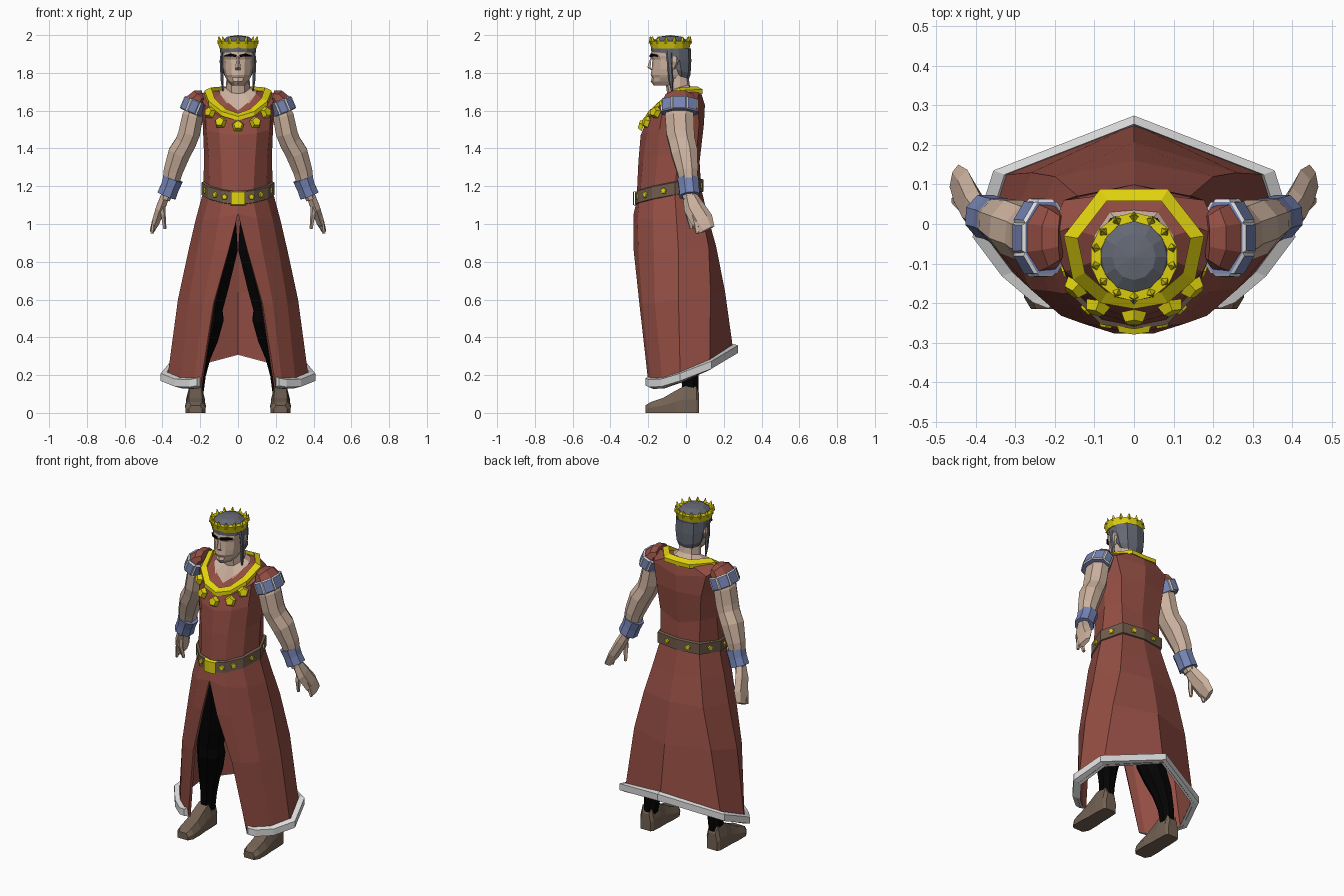
import bpy, bmesh, math
from mathutils import Vector, Matrix


def mat(name, r, g, b):
    m = bpy.data.materials.new(name)
    m.diffuse_color = (r, g, b, 1)
    return m


RED = mat("robe red", 0.29, 0.075, 0.056)
SKIN = mat("skin", 0.60, 0.44, 0.34)
HAIR = mat("hair grey", 0.13, 0.14, 0.175)
GOLD = mat("gold", 0.74, 0.64, 0.004)
WHITE = mat("trim white", 0.72, 0.72, 0.72)
BLUE = mat("cuff blue", 0.18, 0.23, 0.46)
BOOT = mat("boot brown", 0.17, 0.12, 0.085)
BELT = mat("belt brown", 0.16, 0.105, 0.07)
BLACK = mat("black", 0.001, 0.001, 0.001)


def finish(bm, name, material, mirror):
    bmesh.ops.remove_doubles(bm, verts=bm.verts, dist=1e-5)
    bmesh.ops.recalc_face_normals(bm, faces=bm.faces)
    me = bpy.data.meshes.new(name)
    bm.to_mesh(me)
    bm.free()
    me.materials.append(material)
    ob = bpy.data.objects.new(name, me)
    bpy.context.collection.objects.link(ob)
    if mirror:
        mod = ob.modifiers.new("mirror", 'MIRROR')
        mod.merge_threshold = 0.0005
    return ob


def loft(name, rows, material, closed=False, caps=False, mirror=True):
    """Skin a list of point rows with quads; ends on the centre line stay open."""
    bm = bmesh.new()
    vs = [[bm.verts.new(p) for p in r] for r in rows]
    n = len(rows[0])
    for a, b in zip(vs, vs[1:]):
        for i in range(n if closed else n - 1):
            j = (i + 1) % n
            bm.faces.new((a[i], a[j], b[j], b[i]))
    for r in (0, -1):
        if caps and abs(rows[r][0][0]) > .001:
            bm.faces.new(vs[r])
    return finish(bm, name, material, mirror)


def tube(name, path, material, sides=8):
    """Mirrored tube; path entries are x, y, z, side radius, front radius."""
    pts = [Vector(p[:3]) for p in path]
    rows = []
    for i, p in enumerate(pts):
        t = (pts[min(i + 1, len(pts) - 1)] - pts[max(i - 1, 0)]).normalized()
        u = Vector((0, 1, 0))
        u = (u - t * u.dot(t)).normalized()
        v = t.cross(u)
        ring = []
        for k in range(sides):
            a = 2 * math.pi * (k + 0.5) / sides
            ring.append(p + v * path[i][3] * math.cos(a) + u * path[i][4] * math.sin(a))
        rows.append(ring)
    return loft(name, rows, material, closed=True, caps=True)


def band(name, path, profile, material, cy):
    """Sweep a (scale, z offset) profile along a half outline, scaled about y = cy."""
    rows = [[(x * s, cy + (y - cy) * s, z + dz) for s, dz in profile] for x, y, z in path]
    return loft(name, rows, material, closed=True, caps=True)


def stud(name, loc, normal, r, depth, n, r2=None, mirror=True):
    bm = bmesh.new()
    q = Vector(normal).to_track_quat('Z', 'Y').to_matrix().to_4x4()
    bmesh.ops.create_cone(bm, cap_ends=True, segments=n, radius1=r, radius2=r * 0.7 if r2 is None else r2,
                          depth=depth, matrix=Matrix.Translation(loc) @ q)
    return finish(bm, name, GOLD, mirror and abs(loc[0]) > 0.001)


# Robe body, half outline from front centre to back centre
waist = [(0, -.262, 1.12), (.08, -.246, 1.13), (.15, -.172, 1.15), (.183, -.06, 1.175), (.13, .06, 1.19), (0, .08, 1.19)]
loft("robe_body", [
    waist,
    [(0, -.252, 1.33), (.09, -.227, 1.34), (.155, -.15, 1.36), (.18, -.04, 1.37), (.135, .055, 1.37), (0, .072, 1.33)],
    [(0, -.24, 1.47), (.1, -.207, 1.48), (.168, -.14, 1.5), (.186, -.03, 1.52), (.15, .07, 1.53), (0, .095, 1.53)],
    [(0, -.21, 1.545), (.095, -.187, 1.57), (.175, -.12, 1.63), (.215, -.03, 1.685), (.178, .06, 1.655), (0, .1, 1.63)],
    [(0, -.19, 1.565), (.085, -.17, 1.595), (.14, -.11, 1.655), (.165, -.01, 1.7), (.085, .072, 1.703), (0, .078, 1.7)],
    [(0, -.145, 1.6), (.055, -.13, 1.645), (.092, -.09, 1.69), (.1, -.03, 1.705), (.06, .03, 1.71), (0, .035, 1.71)],
], RED)

# Skirt with lining, open at the front below the belt
hem = [(.2, -.197, .172), (.236, -.183, .165), (.308, -.122, .167), (.377, -.03, .197), (.328, .125, .262), (0, .253, .345)]
skirt = [
    waist,
    [(0, -.277, 1.055), (.1, -.257, 1.03), (.185, -.175, 1.02), (.225, -.05, 1.02), (.165, .09, 1.03), (0, .118, 1.03)],
    [(.05, -.277, .86), (.13, -.252, .86), (.215, -.17, .86), (.262, -.04, .86), (.2, .12, .88), (0, .16, .88)],
    [(.13, -.247, .58), (.185, -.232, .58), (.262, -.165, .58), (.318, -.04, .6), (.26, .13, .64), (0, .207, .64)],
    [(x, y, z - .035) for x, y, z in hem],
]
loft("robe_skirt", [[(x * .95, y * .95, z) for x, y, z in r[::-1]] + r for r in skirt], RED)
band("skirt_hem", hem, [(1.0, .02), (1.085, .012), (1.085, -.028), (.95, -.038), (.955, -.034)], WHITE, 0)

# Collar and hanging medallions
collar = [(0, -.215, 1.56), (.085, -.2, 1.585), (.155, -.14, 1.64), (.178, -.03, 1.697), (.086, .088, 1.703), (0, .088, 1.7)]
band("collar", collar, [(1, -.014), (1, .01), (.8, .026), (.8, 0)], GOLD, -.06)
for loc, nor in (((0, -.238, 1.522), (0, -1, .3)), ((.095, -.214, 1.54), (.35, -1, .3)),
                 ((.152, -.165, 1.592), (.7, -.8, .3))):
    stud("medallion", loc, nor, .034, .025, 5)

# Belt, buckle and studs
belt = [(0, -.262, 1.135), (.08, -.247, 1.145), (.152, -.175, 1.165), (.186, -.06, 1.188), (.135, .065, 1.203), (0, .084, 1.203)]
band("belt", belt, [(.97, -.037), (1.045, -.032), (1.045, .032), (.97, .037)], BELT, -.09)
loft("buckle", [[(0, -.27, 1.097), (.042, -.262, 1.097)], [(0, -.28, 1.102), (.038, -.274, 1.102)],
                [(0, -.28, 1.17), (.038, -.274, 1.17)], [(0, -.265, 1.176), (.042, -.258, 1.176)]], GOLD)
for a, b in zip(belt, belt[1:]):
    a, b = Vector(a), Vector(b)
    m = a.lerp(b, .85 if a.x == 0 else .5)
    m = Vector((m.x * 1.045, -.09 + (m.y + .09) * 1.045, m.z))
    stud("belt_stud", m, ((b - a).y, -(b - a).x, 0), .02, .012, 5)

# Neck and open chest
loft("neck", [
    [(0, -.15, 1.59), (.06, -.135, 1.64), (.097, -.09, 1.692), (.1, -.03, 1.707), (.06, .03, 1.712), (0, .035, 1.712)],
    [(0, -.1, 1.69), (.035, -.09, 1.695), (.06, -.06, 1.715), (.065, -.03, 1.725), (.045, .01, 1.735), (0, .02, 1.735)],
    [(0, -.115, 1.8), (.035, -.105, 1.8), (.055, -.07, 1.8), (.058, -.035, 1.8), (.04, 0, 1.8), (0, .01, 1.8)],
], SKIN)

# Head: each row is z, front y, half width, back y
head = []
for z, f, w, b in ((1.735, -.14, 0, -.14), (1.732, -.17, .034, -.06), (1.755, -.187, .053, -.02), (1.775, -.181, .066, 0),
                   (1.79, -.187, .072, 0), (1.82, -.182, .078, .005), (1.87, -.178, .08, .01),
                   (1.89, -.187, .083, .012), (1.94, -.178, .083, .012), (1.96, -.1, 0, -.1)):
    k = 1 if w else 0
    head.append([(0, f, z), (.45 * w, f + .01 * k, z), (.85 * w, f + .045 * k, z),
                 (w, -.08 if k else f, z), (.75 * w, b - .025 * k, z), (0, b, z)])
loft("head", head, SKIN)
loft("nose", [[(0, -.186, 1.885), (.008, -.182, 1.885)], [(0, -.205, 1.83), (.014, -.188, 1.825)],
              [(0, -.18, 1.812), (.014, -.176, 1.815)]], SKIN)
tube("eyebrow", [(.01, -.188, 1.889, .008, .006), (.04, -.183, 1.895, .01, .006), (.068, -.15, 1.89, .006, .006)], BLACK, 4)
tube("ear", [(.082, -.062, 1.885, .012, .02), (.088, -.06, 1.86, .012, .022), (.08, -.07, 1.82, .006, .01)], SKIN, 6)

# Hair: dome, back shell and side locks
dome = []
for z, r in ((1.908, .094), (1.945, .096), (1.972, .083), (1.992, .055), (2.0, 0)):
    dome.append([(r * math.sin(a), -.083 - 1.07 * r * math.cos(a), z)
                 for a in [math.pi * i / 6 for i in range(7)]])
loft("hair_top", dome, HAIR)
loft("hair_back", [
    [(.09, -.09, 1.93), (.092, -.04, 1.93), (.06, .012, 1.93), (0, .027, 1.93)],
    [(.088, -.075, 1.87), (.09, -.035, 1.87), (.06, .015, 1.86), (0, .028, 1.86)],
    [(.084, -.05, 1.82), (.084, -.025, 1.81), (.055, .013, 1.8), (0, .024, 1.79)],
    [(.07, -.04, 1.79), (.068, -.025, 1.78), (.045, .005, 1.77), (0, .014, 1.765)],
], HAIR)
tube("side_lock", [(.085, -.09, 1.92, .009, .02), (.088, -.085, 1.84, .009, .014), (.084, -.08, 1.76, .009, .013),
                   (.08, -.075, 1.705, .004, .005)], HAIR, 6)

# Crown ring with points
crown = [(math.sin(math.pi * i / 7), -math.cos(math.pi * i / 7), 1.948) for i in range(8)]
band("crown", crown, [(.1, -.02), (.112, .02), (.086, .022), (.09, -.02)], GOLD, 0).location.y = -.083
for i in range(14):
    a = 2 * math.pi * i / 14
    stud("crown_point", (.101 * math.sin(a), -.083 - .103 * math.cos(a), 1.976), (.2 * math.sin(a), -.2 * math.cos(a), 1),
         .016, .036, 4, r2=.002, mirror=False)

# Arms with red shoulders, panelled sleeves and bracelets
tube("arm", [(.21, -.03, 1.65, .045, .07), (.24, -.035, 1.57, .06, .082), (.258, -.03, 1.48, .062, .08),
             (.275, -.022, 1.435, .06, .075), (.31, -.008, 1.375, .064, .075), (.343, .008, 1.28, .055, .06),
             (.36, .015, 1.2, .045, .045), (.387, .02, 1.13, .028, .038)], SKIN)
tube("shoulder", [(.185, -.035, 1.68, .03, .06), (.205, -.035, 1.675, .045, .08), (.23, -.035, 1.64, .06, .095)], RED)
sleeve = tube("sleeve", [(.222, -.035, 1.655, .062, .098), (.25, -.035, 1.588, .063, .1)], BLUE)
sleeve.data.materials.append(WHITE)
bm = bmesh.new()
bm.from_mesh(sleeve.data)
sides = [f for f in bm.faces if len(f.verts) == 4]
for f in bmesh.ops.inset_individual(bm, faces=sides, thickness=.007, depth=.007)["faces"]:
    f.material_index = 1
bm.to_mesh(sleeve.data)
bm.free()
tube("bracelet", [(.343, .01, 1.24, .058, .06), (.36, .015, 1.195, .053, .057), (.378, .02, 1.15, .056, .058)], BLUE)

# Hands
tube("hand", [(.385, .02, 1.15, .026, .038), (.408, .042, 1.09, .028, .056), (.432, .085, 1.02, .024, .06),
              (.452, .113, .97, .014, .042)], SKIN, 6)
tube("index_finger", [(.425, .04, 1.06, .016, .02), (.445, .055, 1.0, .013, .016), (.456, .06, .95, .008, .01)], SKIN, 5)
tube("thumb", [(.4, .015, 1.11, .016, .02), (.397, .012, 1.05, .014, .016), (.388, .03, .975, .009, .01)], SKIN, 5)

# Legs
tube("leg", [(.09, -.08, 1.1, .08, .1), (.098, -.075, .87, .105, .105), (.125, -.06, .68, .084, .09), (.15, -.05, .55, .074, .08),
             (.15, -.045, .5, .08, .085), (.172, -.02, .4, .074, .075), (.198, .005, .3, .058, .062),
             (.213, .02, .2, .046, .05), (.222, .025, .09, .04, .045)], BLACK)

# Boots: each section is y, half width, top height
boot = []
for y, w, t in ((.07, .035, .1), (.055, .046, .14), (-.01, .05, .142), (-.06, .05, .115), (-.12, .055, .08),
                (-.185, .054, .058), (-.215, .036, .04)):
    boot.append([(.225 + w * s, y, t * h) for s, h in ((-.95, 0), (-1, .5), (-.65, 1), (.65, 1), (1, .5), (.95, 0))])
loft("boot", boot, BOOT, closed=True, caps=True)
